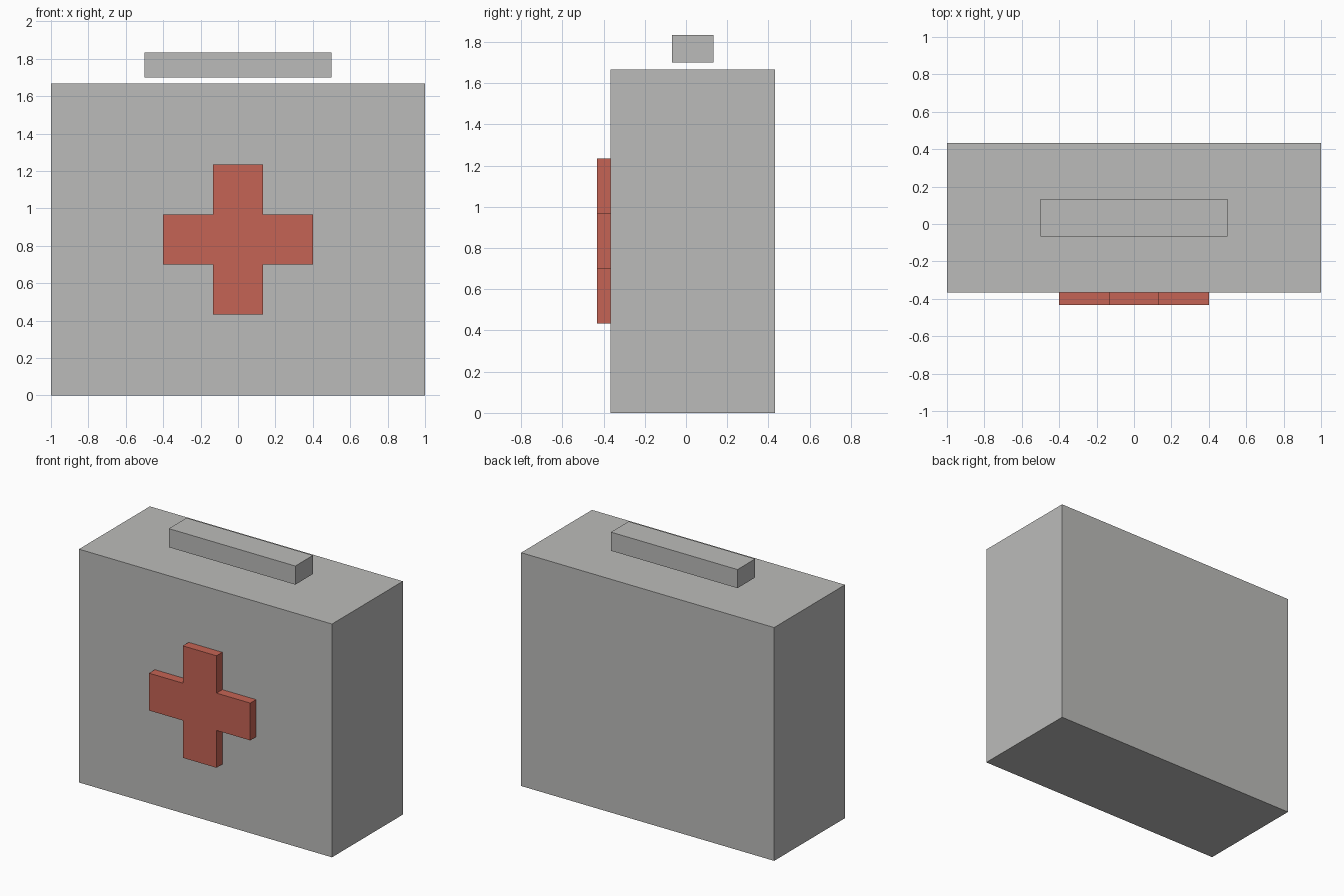
import bpy
import bmesh

cube = bpy.data.objects.get("Cube")
if cube:
    bpy.data.objects.remove(cube, do_unlink=True)


def material(name, rgb):
    mat = bpy.data.materials.new(name)
    mat.use_nodes = True
    mat.diffuse_color = (*rgb, 1)
    mat.node_tree.nodes["Principled BSDF"].inputs["Base Color"].default_value = (*rgb, 1)
    return mat


def extruded(name, outline, y_front, y_back, mat):
    """Extrude an x-z outline from y_front to y_back."""
    bm = bmesh.new()
    face = bm.faces.new([bm.verts.new((x, y_front, z)) for x, z in outline])
    result = bmesh.ops.extrude_face_region(bm, geom=[face], use_keep_orig=True)
    moved = [v for v in result["geom"] if isinstance(v, bmesh.types.BMVert)]
    bmesh.ops.translate(bm, verts=moved, vec=(0, y_back - y_front, 0))
    bmesh.ops.recalc_face_normals(bm, faces=bm.faces)
    mesh = bpy.data.meshes.new(name)
    bm.to_mesh(mesh)
    bm.free()
    mesh.materials.append(mat)
    obj = bpy.data.objects.new(name, mesh)
    bpy.context.collection.objects.link(obj)
    return obj


def rectangle(half_width, bottom, top):
    return [(-half_width, bottom), (half_width, bottom), (half_width, top), (-half_width, top)]


grey = material("case grey", (0.5, 0.5, 0.49))
red = material("cross red", (0.56, 0.127, 0.09))

# Case body and the grip floating just above it
extruded("case_body", rectangle(1, 0, 1.667), -0.367, 0.433, grey)
extruded("carry_handle", rectangle(0.5, 1.7, 1.833), -0.067, 0.133, grey)

# Raised cross: one corner of the outline, turned four times
arm, half, centre = 0.4, 0.1333, 0.8333
outline = []
x_dir, z_dir = (1, 0), (0, 1)
for _ in range(4):
    for a, b in ((arm, -half), (arm, half), (half, half)):
        outline.append((a * x_dir[0] + b * z_dir[0], centre + a * x_dir[1] + b * z_dir[1]))
    x_dir, z_dir = z_dir, (-x_dir[0], -x_dir[1])
extruded("front_cross", outline, -0.433, -0.367, red)
